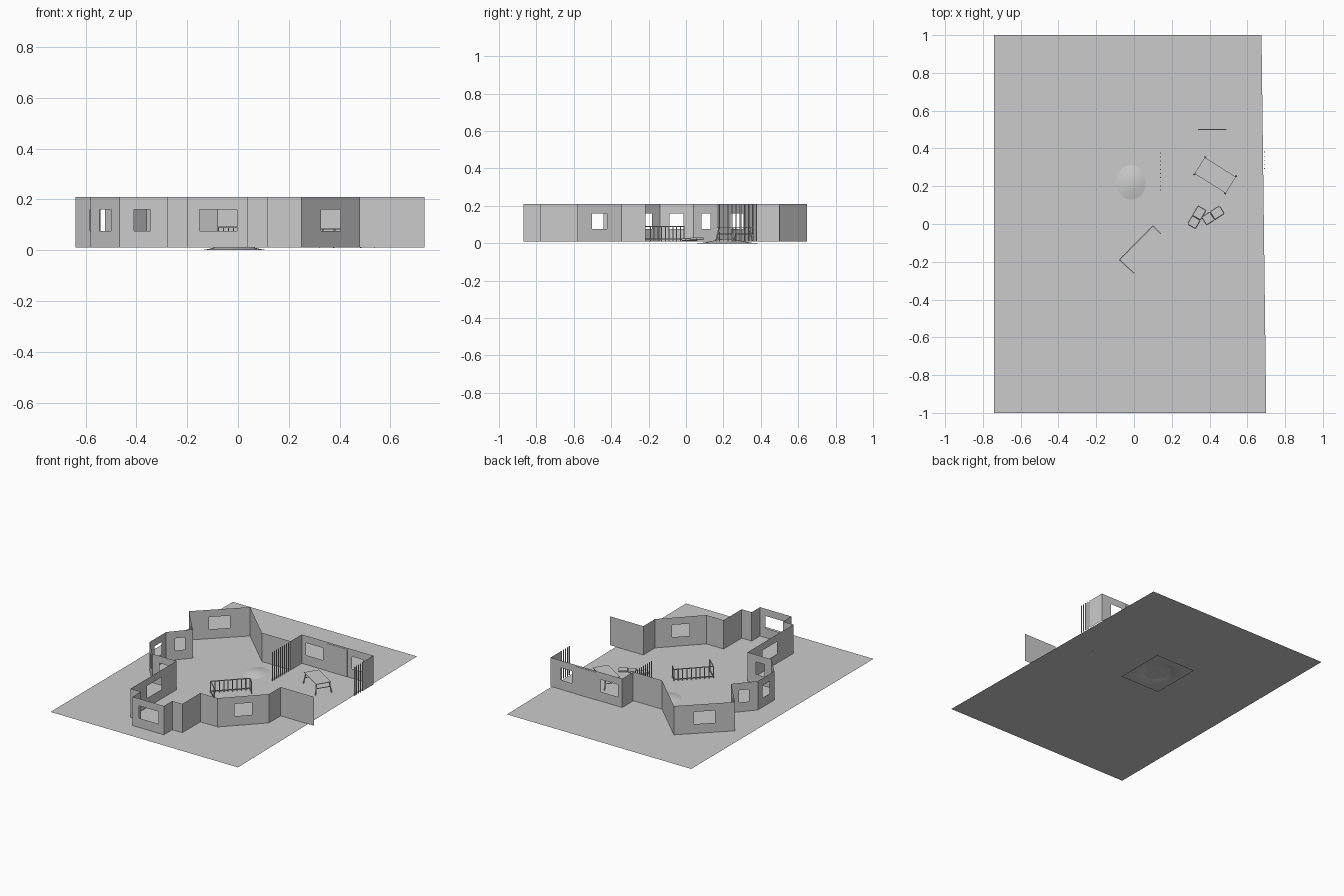
import bpy, bmesh, math
from mathutils import Vector, Matrix

if "Cube" in bpy.data.objects:
    bpy.data.objects.remove(bpy.data.objects["Cube"])

G, TOP = 0.01, 0.21      # floor and wall-top heights


def finish(name, bm):
    me = bpy.data.meshes.new(name)
    bm.to_mesh(me)
    bm.free()
    ob = bpy.data.objects.new(name, me)
    bpy.context.collection.objects.link(ob)
    return ob


def quad(bm, *pts):
    bm.faces.new([bm.verts.new(p) for p in pts])


def wall(bm, p, q, win=None, z0=0.075, z1=0.16):
    """Sheet wall from p to q with an optional window between fractions."""
    p, q = Vector(p), Vector(q)

    def panel(a, b, lo, hi):
        A, B = p.lerp(q, a), p.lerp(q, b)
        quad(bm, (A.x, A.y, lo), (B.x, B.y, lo), (B.x, B.y, hi), (A.x, A.y, hi))
    if not win:
        panel(0, 1, G, TOP)
        return
    a, b = win
    panel(0, a, G, TOP)
    panel(b, 1, G, TOP)
    panel(a, b, G, z0)
    panel(a, b, z1, TOP)


def bar(bm, p, q, t):
    """Square rod from p to q."""
    p, q = Vector(p), Vector(q)
    d = q - p
    m = (Matrix.Translation((p + q) / 2) @ d.to_track_quat('Z', 'Y').to_matrix().to_4x4()
         @ Matrix.Diagonal((t, t, d.length, 1)))
    bmesh.ops.create_cube(bm, size=1, matrix=m)


def box(bm, c, size, ang=0):
    m = Matrix.Translation(c) @ Matrix.Rotation(ang, 4, 'Z') @ Matrix.Diagonal((*size, 1))
    bmesh.ops.create_cube(bm, size=1, matrix=m)


# ground sheet
bm = bmesh.new()
quad(bm, (-0.74, -1, G), (0.70, -1, G), (0.675, 1, G), (-0.74, 1, G))
finish("ground", bm)

# outline walls: point, then window span of the wall leading to the next point
path = [((0.735, -0.217), None), ((0.48, -0.217), None), ((0.48, -0.345), (0.33, 0.67)),
        ((0.25, -0.58), None), ((0.117, -0.58), None), ((0.117, -0.778), None),
        ((0.04, -0.778), None), ((0.04, -0.87), (0.18, 0.8)), ((-0.2, -0.87), None),
        ((-0.2, -0.778), None), ((-0.28, -0.778), (0.36, 0.67)), ((-0.28, -0.275), (0.35, 0.7)),
        ((-0.466, -0.275), (0.3, 0.7)), ((-0.58, -0.14), (0.29, 0.71)), ((-0.58, 0.04), (0.33, 0.7)),
        ((-0.466, 0.17), (0.33, 0.67)), ((-0.64, 0.377), (0.33, 0.67)), ((-0.36, 0.647), None),
        ((-0.08, 0.377), None), ((0.14, 0.377), None), ((0.14, 0.5), (0.13, 0.63)),
        ((0.4, 0.5), (0.43, 0.73)), ((0.69, 0.5), None), ((0.69, 0.38), None)]
bm = bmesh.new()
for (p, w), (q, _) in zip(path, path[1:]):
    wall(bm, p, q, w)
finish("walls", bm)

# door leaf in the back wall
bm = bmesh.new()
box(bm, (0.415, 0.5, 0.105), (0.15, 0.004, 0.19))
finish("back_door", bm)

# tall barred screens
for name, x, y0, y1, n in (("inner_screen", 0.14, 0.18, 0.377, 10), ("gate_screen", 0.69, 0.295, 0.38, 5)):
    bm = bmesh.new()
    for i in range(n):
        y = y0 + (y1 - y0) * i / (n - 1)
        bar(bm, (x, y, G), (x, y, TOP), 0.005)
    finish(name, bm)

# low railing with short returns
bm = bmesh.new()
rail = [(0.0, -0.26), (-0.077, -0.19), (0.10, -0.01), (0.14, -0.05)]
for p, q, n in zip(rail, rail[1:], (1, 9, 1)):
    for z in (0.022, 0.09):
        bar(bm, (*p, z), (*q, z), 0.005)
    for i in range(n + 1):
        c = Vector(p).lerp(Vector(q), i / n)
        bar(bm, (c.x, c.y, G), (c.x, c.y, 0.09), 0.005)
finish("railing", bm)

# low mound on a sunken patch
bm = bmesh.new()
bmesh.ops.create_grid(bm, x_segments=20, y_segments=20, size=0.5)
for v in bm.verts:
    r = min(1, v.co.xy.length / 0.46)
    v.co = (-0.015 + v.co.x * 0.31, 0.22 + v.co.y * 0.36, 0.024 * (0.5 + 0.5 * math.cos(math.pi * r)))
for f in bm.faces:
    f.smooth = True
finish("mound", bm)

# table with splayed legs
bm = bmesh.new()
box(bm, (0, 0, 0.083), (0.195, 0.102, 0.004))
for sx in (-1, 1):
    for sy in (-1, 1):
        bar(bm, (sx * 0.085, sy * 0.043, 0.083), (sx * 0.097, sy * 0.055, G), 0.006)
    bar(bm, (sx * 0.09, -0.047, 0.05), (sx * 0.09, 0.047, 0.05), 0.004)
ob = finish("table", bm)
ob.location = (0.43, 0.258, 0)
ob.rotation_euler.z = math.radians(-32)

# two low loungers made of cushions
for k, (cx, cy, ang) in enumerate(((0.332, 0.035, 60), (0.418, 0.045, 33))):
    bm = bmesh.new()
    for sx, w, z in ((-0.03, 0.052, 0.02), (0.027, 0.06, 0.024)):
        box(bm, (sx, 0, z), (w, 0.05, 0.014))
    ob = finish("lounger_%d" % (k + 1), bm)
    ob.location = (cx, cy, 0)
    ob.rotation_euler.z = math.radians(ang)
    bev = ob.modifiers.new("round", 'BEVEL')
    bev.width, bev.segments = 0.005, 2
